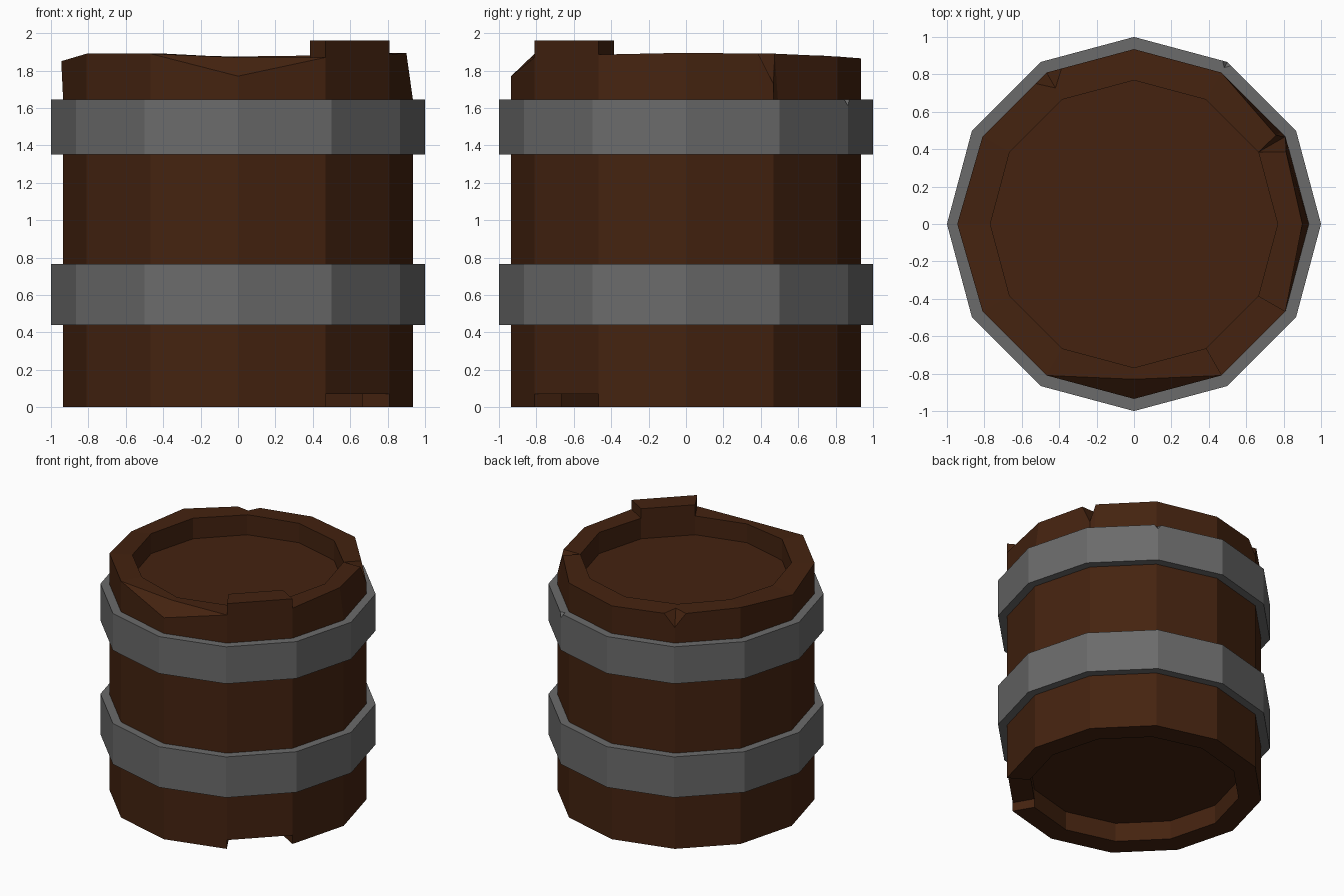
import bpy, bmesh, math

if "Cube" in bpy.data.objects:
    bpy.data.objects.remove(bpy.data.objects["Cube"], do_unlink=True)


def material(name, rgb, rough):
    m = bpy.data.materials.new(name)
    m.use_nodes = True
    m.diffuse_color = (*rgb, 1)
    bsdf = m.node_tree.nodes["Principled BSDF"]
    bsdf.inputs["Base Color"].default_value = (*rgb, 1)
    bsdf.inputs["Roughness"].default_value = rough
    return m


WOOD = material("dark brown wood", (0.058, 0.0165, 0.005), 0.9)
METAL = material("grey metal", (0.145, 0.145, 0.145), 0.7)


def chord(radius, deg):
    """Radius of a twelve-sided ring at any angle."""
    return radius * math.cos(math.radians(15)) / math.cos(math.radians(deg % 30 - 15))


def point(deg, r, z):
    a = math.radians(deg)
    return (r * math.cos(a), r * math.sin(a), z)


def loft(name, sections, mat, closed):
    """Join cross-sections around the z axis; open ones get flat end caps."""
    bm = bmesh.new()
    rings = [[bm.verts.new(p) for p in s] for s in sections]
    count = len(rings[0])
    for i, a in enumerate(rings):
        b = rings[(i + 1) % len(rings)]
        for j in range(count if closed else count - 1):
            k = (j + 1) % count
            bm.faces.new((a[j], b[j], b[k], a[k]))
    if not closed:
        bm.faces.new([r[0] for r in reversed(rings)])
        bm.faces.new([r[-1] for r in rings])
    # Merge repeated points and drop the collapsed faces
    bmesh.ops.remove_doubles(bm, verts=bm.verts, dist=0.0005)
    flat = [f for f in bm.faces if f.calc_area() < 1e-6]
    bmesh.ops.delete(bm, geom=flat, context='FACES_ONLY')
    bmesh.ops.recalc_face_normals(bm, faces=bm.faces)
    mesh = bpy.data.meshes.new(name)
    bm.to_mesh(mesh)
    bm.free()
    mesh.materials.append(mat)
    ob = bpy.data.objects.new(name, mesh)
    bpy.context.collection.objects.link(ob)
    return ob


R_OUT, R_IN = 0.935, 0.768
LID_Z, BASE_Z, BAND_TOP = 1.72, 0.15, 1.645


def stave(deg, z_out, z_in, r_out=None, inner=None, mid=None, z_foot=0.0):
    """Cross-section of the barrel wall: base recess, outside, worn rim, lid recess."""
    inner = deg if inner is None else inner
    r_out = r_out or chord(R_OUT, deg)
    r_in = chord(R_IN, inner)
    top = point(deg, r_out, z_out)
    return [point(inner, r_in, BASE_Z),
            point(inner, r_in, z_foot),
            point(deg, chord(R_OUT, deg), z_foot),
            point(deg, chord(R_OUT, deg), BAND_TOP),
            top,
            point(inner, mid, z_in) if mid else top,
            point(inner, r_in, z_in),
            point(inner, r_in, LID_Z)]


# Barrel wall with chipped rim, one raised stave and a notch below it
loft("barrel_body", [
    stave(0, 1.895, 1.89, r_out=0.90),
    stave(25.4, 1.89, 1.89, r_out=0.90, inner=30),       # split in rim
    stave(30, 1.73, 1.885, inner=30),
    stave(32, 1.89, 1.89, r_out=0.895, inner=30),
    stave(60, 1.875, 1.88),
    stave(90, 1.865, 1.875),
    stave(115, 1.87, 1.88),                              # small chip
    stave(120, 1.77, 1.88, mid=0.84),
    stave(125, 1.875, 1.88),
    stave(150, 1.89, 1.885),
    stave(180, 1.85, 1.88, r_out=0.945),
    stave(210, 1.89, 1.885),
    stave(240, 1.89, 1.89),
    stave(270, 1.77, 1.87, mid=0.83),                    # worn front edge
    stave(300, 1.87, 1.87),
    stave(300, 1.96, 1.96, z_foot=0.07),                 # raised stave
    stave(330, 1.96, 1.96, z_foot=0.07),
    stave(330, 1.885, 1.885),
], WOOD, closed=False)


def hoop(deg, z0, z1, dent=0.0):
    """Cross-section of a metal band, optionally with a nick in its top edge."""
    r = chord(1.0, deg)
    ri = chord(0.925, deg)
    return [point(deg, ri, z0), point(deg, r, z0), point(deg, r, z1 - dent),
            point(deg, r - dent, z1), point(deg, ri, z1)]


# Metal bands; the upper one has a nick
loft("lower_band", [hoop(a, 0.44, 0.765) for a in range(0, 360, 30)], METAL, closed=True)
upper = [0, 30, 58.5, 60, 61.5] + list(range(90, 360, 30))
loft("upper_band", [hoop(a, 1.35, BAND_TOP, 0.035 if a == 60 else 0.0) for a in upper],
     METAL, closed=True)
